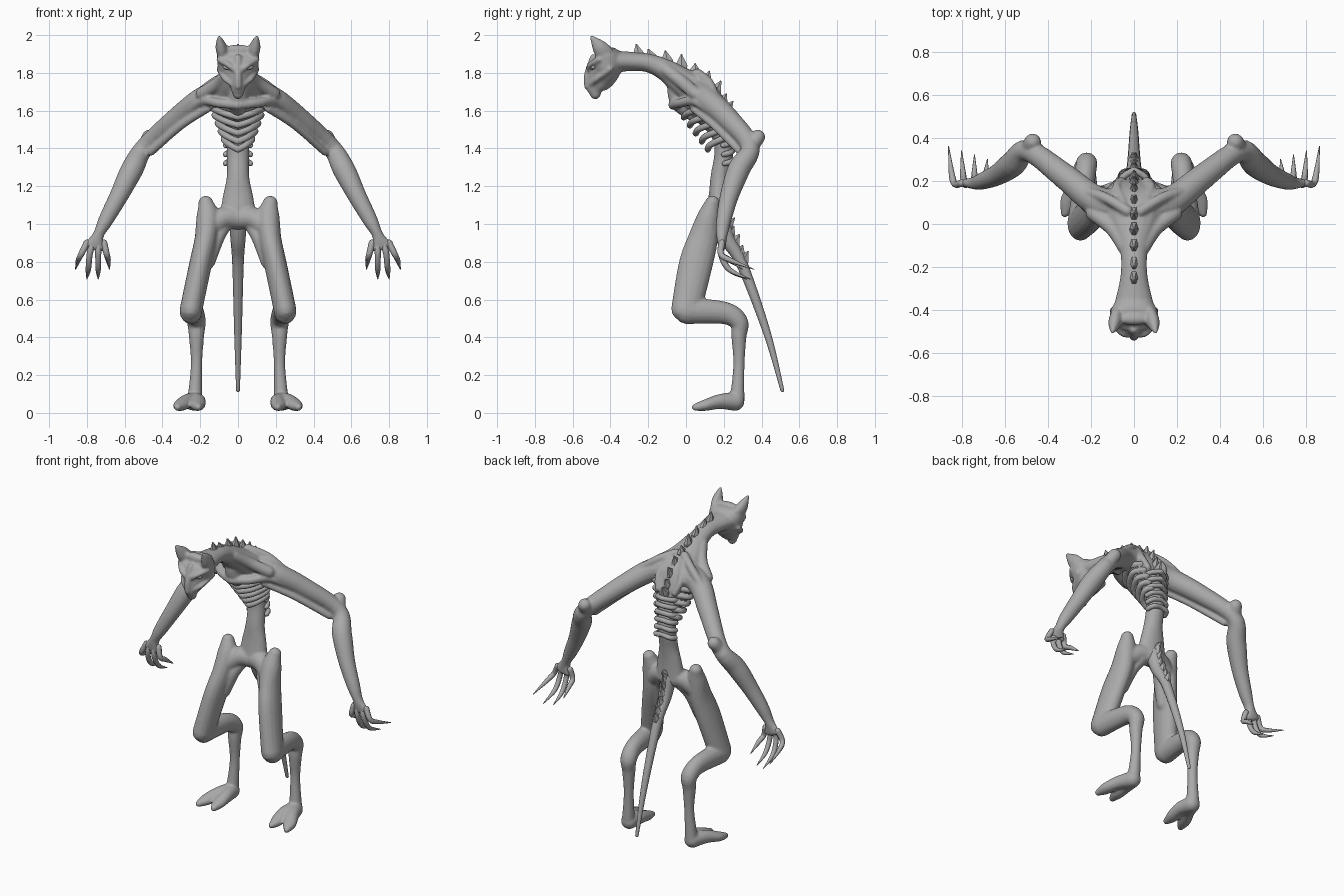
import bpy, bmesh, math
from mathutils import Vector

if "Cube" in bpy.data.objects:
    bpy.data.objects.remove(bpy.data.objects["Cube"], do_unlink=True)

skin = bpy.data.materials.new("grey skin")
skin.use_nodes = True
GREY = (0.4, 0.4, 0.4, 1)
skin.diffuse_color = GREY
for node in skin.node_tree.nodes:
    if node.type == "BSDF_PRINCIPLED":
        node.inputs["Base Color"].default_value = GREY

AXIS_X, AXIS_Z = Vector((1, 0, 0)), Vector((0, 0, 1))


def catmull(a, b, c, d, t):
    return [0.5 * (2 * q + (r - p) * t + (2 * p - 5 * q + 4 * r - s) * t * t
                   + (3 * q - p - 3 * r + s) * t ** 3)
            for p, q, r, s in zip(a, b, c, d)]


def resample(points, steps):
    """Smooth curve through the points."""
    padded = [points[0]] + list(points) + [points[-1]]
    out = []
    for i in range(len(points) - 1):
        out += [catmull(*padded[i:i + 4], k / steps) for k in range(steps)]
    return out + [list(points[-1])]


def tube(bm, points, reference=AXIS_X, mirror=False, segments=16, steps=5):
    """Loft rings along a smooth path of x, y, z, width and optional depth."""
    points = [tuple(p) + (p[-1],) * (5 - len(p)) for p in points]
    path = resample(points, steps)
    centres = [Vector(p[:3]) for p in path]
    last = len(path) - 1
    frames = []
    for i, (centre, p) in enumerate(zip(centres, path)):
        along = (centres[min(i + 1, last)] - centres[max(i - 1, 0)]).normalized()
        side = (reference - along * along.dot(reference)).normalized()
        frames.append((centre, along, side, along.cross(side), p[3], p[4]))
    # Rounded ends
    arc = [math.radians(angle) for angle in (80, 55, 28)]
    rings = [(frames[0], -math.sin(a), math.cos(a)) for a in arc]
    rings += [(frame, 0, 1) for frame in frames]
    rings += [(frames[-1], math.sin(a), math.cos(a)) for a in reversed(arc)]
    for sign in ((1, -1) if mirror else (1,)):
        loops = []
        for (centre, along, side, up, width, depth), push, scale in rings:
            loop = []
            for k in range(segments):
                turn = math.tau * k / segments
                v = (centre + along * push * min(width, depth)
                     + side * width * scale * math.cos(turn)
                     + up * depth * scale * math.sin(turn))
                loop.append(bm.verts.new((v.x * sign, v.y, v.z)))
            loops.append(loop)
        bm.faces.new(loops[0])
        bm.faces.new(loops[-1])
        for lower, upper in zip(loops, loops[1:]):
            for k in range(segments):
                bm.faces.new((lower[k - 1], lower[k], upper[k], upper[k - 1]))


def ridge(bm, radius, points, reference=AXIS_Z):
    """Mirrored strand of even thickness, for tendons and bony edges."""
    tube(bm, [(*point, radius) for point in points], reference, mirror=True)


def finish(bm, name, voxel=0, smooth=True):
    """Turn the mesh into an object, optionally fusing its volumes."""
    mesh = bpy.data.meshes.new(name)
    bmesh.ops.recalc_face_normals(bm, faces=bm.faces)
    bm.to_mesh(mesh)
    bm.free()
    mesh.materials.append(skin)
    for poly in mesh.polygons:
        poly.use_smooth = smooth
    obj = bpy.data.objects.new(name, mesh)
    bpy.context.collection.objects.link(obj)
    if voxel:
        fuse = obj.modifiers.new("fuse", "REMESH")
        fuse.mode = "VOXEL"
        fuse.voxel_size = voxel
        fuse.use_smooth_shade = True
        soften = obj.modifiers.new("soften", "SMOOTH")
        soften.iterations = 4


# Body: neck, chest, waist and pelvis
body = bmesh.new()
tube(body, [(0, -.4, 1.86, .1, .06), (0, -.28, 1.86, .07, .05), (0, -.19, 1.85, .06, .05),
            (0, -.1, 1.81, .07, .06), (0, -.02, 1.75, .11, .08), (0, .06, 1.69, .14, .1),
            (0, .12, 1.6, .12, .09), (0, .18, 1.48, .07, .05), (0, .2, 1.38, .06, .05),
            (0, .18, 1.25, .06, .05), (0, .17, 1.15, .08, .05), (0, .16, 1.03, .1, .06)])
# Breastbone, chest ridges, neck muscles and shoulder blades
tube(body, [(0, -.05, 1.71, .05), (0, -.03, 1.64, .05), (0, .04, 1.57, .03)])
ridge(body, .025, [(0, -.07, 1.63), (.1, -.03, 1.64), (.19, .05, 1.65), (.28, .15, 1.58)])
ridge(body, .035, [(.04, -.11, 1.82), (.1, -.02, 1.75), (.19, .05, 1.69)])
ridge(body, .025, [(.03, .06, 1.8), (.13, .12, 1.75), (.22, .15, 1.68)])
ridge(body, .02, [(.05, .1, 1.77), (.08, .17, 1.68), (.06, .2, 1.61)], AXIS_X)

# Arms: upper arm, elbow, forearm, wrist and palm
tube(body, [(.06, .08, 1.69, .08), (.18, .11, 1.66, .07), (.32, .22, 1.56, .06),
            (.49, .34, 1.41, .05), (.56, .28, 1.29, .06), (.63, .23, 1.15, .05),
            (.7, .2, 1.02, .04), (.74, .19, .94, .03), (.76, .19, .88, .06, .02)], mirror=True)
ridge(body, .04, [(.5, .33, 1.39), (.47, .38, 1.46)], AXIS_X)
ridge(body, .02, [(.16, .04, 1.61), (.3, .15, 1.52), (.46, .29, 1.38)])

# Legs: hips joined across the pelvis, thigh and knee, then backward shin and hock
ridge(body, .06, [(0, .16, 1.03), (.08, .14, 1.03), (.16, .11, .97)])
ridge(body, .04, [(.07, .15, 1), (.11, .11, .93), (.16, .08, .8)], AXIS_X)
tube(body, [(.17, .14, 1.11, .04), (.16, .12, 1.04, .06), (.17, .09, .92, .06, .08),
            (.2, .05, .78, .06, .09), (.25, 0, .54, .06, .08)], mirror=True)
tube(body, [(.25, 0, .54, .06, .07), (.23, .2, .53, .05, .06), (.22, .28, .48, .05),
            (.22, .28, .4, .04), (.22, .28, .25, .03), (.23, .27, .06, .04)], mirror=True)
# Feet with two splayed toes that taper forward
for toe_x, bend in ((.32, .28), (.21, .22)):
    tube(body, [(.23, .26, .06, .05), (bend - .01, .18, .06, .04),
                (bend * .4 + toe_x * .6, .1, .04, .04, .03), (toe_x, .05, .03, .02)],
         mirror=True)

# Head: tapered skull, with brows, nose bridge, cheeks and ears
tube(body, [(0, -.48, 1.69, .03), (0, -.48, 1.72, .04, .05), (0, -.46, 1.76, .06, .07),
            (0, -.43, 1.81, .1, .08), (0, -.42, 1.86, .11, .09), (0, -.43, 1.9, .11, .07),
            (0, -.44, 1.92, .08, .03)], segments=24)
ridge(body, .015, [(.01, -.51, 1.81), (.05, -.51, 1.84), (.1, -.46, 1.87)])
ridge(body, .02, [(0, -.49, 1.88), (0, -.52, 1.79), (0, -.52, 1.73)], AXIS_X)
ridge(body, .015, [(.03, -.5, 1.74), (.07, -.47, 1.77), (.1, -.4, 1.82)])
tube(body, [(.08, -.43, 1.9, .03, .05), (.09, -.46, 1.94, .03, .04), (.1, -.5, 1.99, .01)],
     mirror=True)
finish(body, "body", voxel=0.008)

# Eyes under the brows
eyes = bmesh.new()
ridge(eyes, .01, [(.03, -.5, 1.82), (.07, -.49, 1.83)])
finish(eyes, "eyes")

# Fingers: curved back and ending in long claws
fingers = bmesh.new()
for i in range(4):
    base_x, tip_x = .71 + .03 * i, .68 + .06 * i
    tip_z = .76 - .06 * math.sin(math.pi * i / 3)
    middle_x = (base_x + tip_x) / 2
    tube(fingers, [(base_x, .19, .9, .018), (middle_x, .185, .84, .016),
                   ((middle_x + tip_x) / 2, .23, tip_z + .05, .014),
                   (tip_x, .3 + .02 * i, tip_z, .002)], mirror=True, segments=8)
finish(fingers, "fingers")

# Ribs: V-shaped bars on the front that shrink towards the waist
ribs = bmesh.new()
for i in range(5):
    t = i / 4
    y, z = .12 + .07 * t, 1.6 - .17 * t
    wide, deep = .14 - .065 * t, .105 - .045 * t
    ridge(ribs, .018, [(0, y - deep * 1.25, z - .035), (wide * .6, y - deep, z - .01),
                       (wide, y, z + .02), (wide * .6, y + deep * .5, z + .035)])
finish(ribs, "ribs", voxel=0.006)

# Vertebrae: ridged rings around the lower back
vertebrae = bmesh.new()
for i in range(6):
    t = i / 5
    y, z = .185 + .02 * t, 1.56 - .24 * t
    ridge(vertebrae, .016, [(0, y + .065 - .025 * t, z + .02), (.05, y + .035, z + .01),
                            (.065, y, z)])
finish(vertebrae, "vertebrae", voxel=0.006)

# Tail
tail = bmesh.new()
tube(tail, [(0, .18, 1.04, .05), (0, .22, .92, .04), (0, .3, .78, .03), (0, .43, .42, .02),
            (0, .51, .12, .01)], segments=12)
finish(tail, "tail")

# Spine spikes: broad uneven blades along the neck, back and tail root
spikes = bmesh.new()


def spike_row(curve, steps, reaches):
    track = [Vector((0, y, z)) for y, z in resample(curve, steps)]
    for i, here in enumerate(track):
        along = (track[min(i + 1, len(track) - 1)] - track[max(i - 1, 0)]).normalized()
        outward = Vector((0, -along.z, along.y))
        tip = here + outward * reaches[i % len(reaches)] - along * .02
        tube(spikes, [(*(here - outward * .03), .025, .045), (*here, .02, .035), (*tip, .006)],
             segments=6, steps=1)


spike_row([(-.25, 1.9), (-.1, 1.87), (.05, 1.81), (.16, 1.71), (.22, 1.61)], 2, (.045, .03, .04))
spike_row([(.22, 1.07), (.24, .96), (.31, .82)], 3, (.03, .02))
finish(spikes, "spine_spikes", smooth=False)
